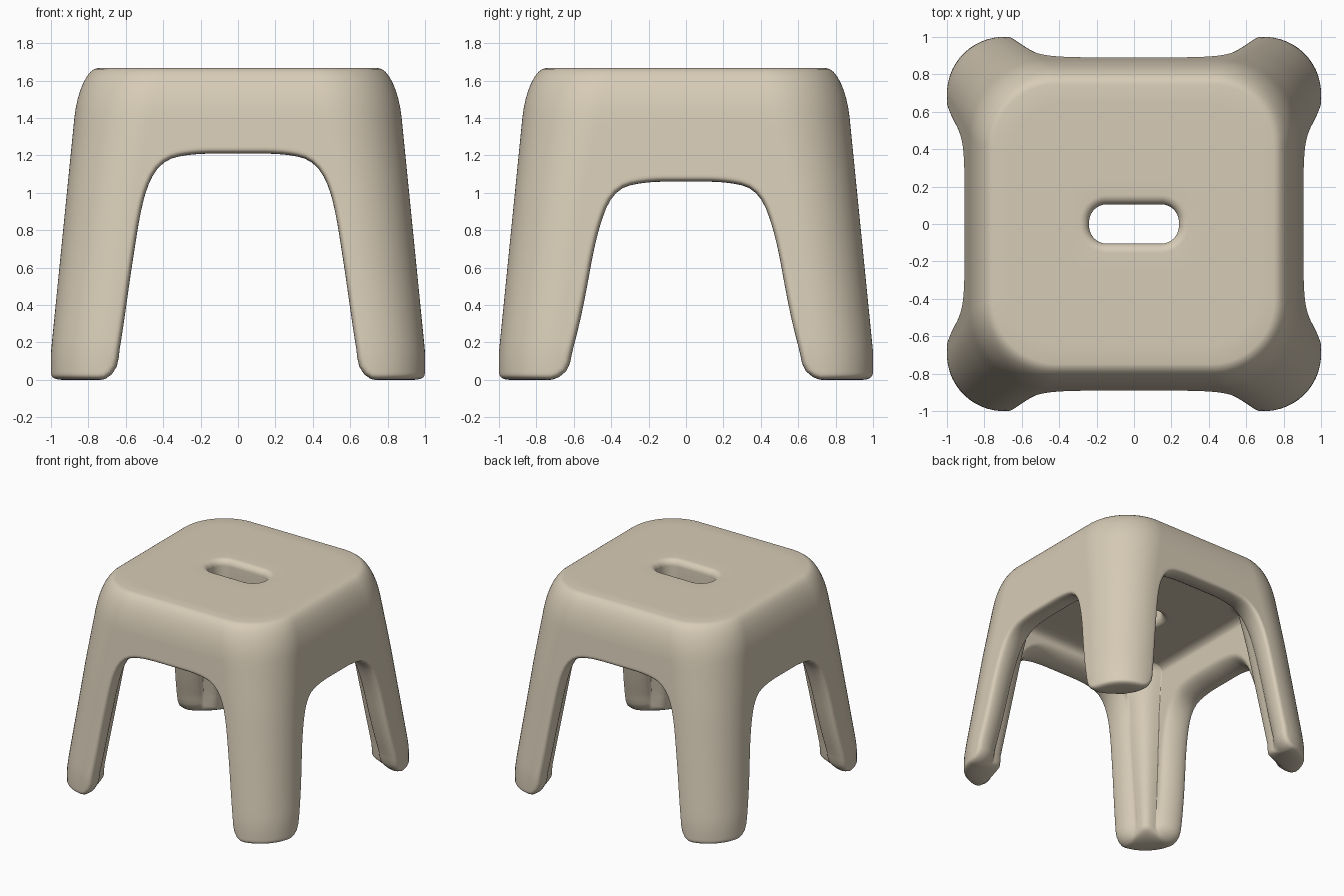
import bpy, bmesh, math
from mathutils import Vector

cube = bpy.data.objects.get("Cube")
if cube:
    bpy.data.objects.remove(cube)

WALL, ROUND_OUT, ROUND_IN = 0.2, 0.045, 0.08   # shell thickness, edge rounding
TOP, CEILING, SHOULDER = 1.667, 1.35, 1.4
COLUMNS, UNIT = 80, 0.6                        # columns per quarter, length of one outline step


def outline(s, cx, cy, d):
    """Quarter of a rounded rectangle: s 0-1 back edge, 1-2 corner, 2-3 side edge."""
    if s < 1:
        return Vector((cx * s, cy + d))
    if s < 2:
        a = (s - 1) * math.pi / 2
        return Vector((cx + d * math.sin(a), cy + d * math.cos(a)))
    return Vector((cx + d, cy * (3 - s)))


def body(s, z, depth=0, shrink=0):
    """Point on the tapered shell: depth 0 is the round outside, 1 the flat-cornered inside."""
    half = min(1.0, 1.015 - 0.1 * z)
    radius = 0.30 + 0.06 * z + 0.05 * max(0, z - 1)
    c = half - radius
    d = radius - WALL - shrink
    outer = outline(s, c, c, radius - shrink)
    inner = outline(s, c, c, d)
    if 1 < s < 2:
        t = s - 1
        bulge = 0.03 * math.sin(math.pi * t)
        inner = Vector((c + d * t - bulge, c + d * (1 - t) - bulge))
    return Vector((*outer.lerp(inner, depth), z))


def hole(s, z, grow):
    return Vector((*outline(s, 0.145, 0.01, 0.095 + grow), z))


def chaikin(pts):
    out = [pts[0]]
    for a, b in zip(pts, pts[1:]):
        out += [a.lerp(b, 0.25), a.lerp(b, 0.75)]
    return out + [pts[-1]]


def resample(pts, n):
    lengths = [0]
    for a, b in zip(pts, pts[1:]):
        lengths.append(lengths[-1] + (b - a).length)
    out, i = [], 0
    for k in range(n + 1):
        t = lengths[-1] * k / n
        while i < len(pts) - 2 and lengths[i + 1] < t:
            i += 1
        out.append(pts[i].lerp(pts[i + 1], (t - lengths[i]) / (lengths[i + 1] - lengths[i])))
    return out


# Lower edge of the shell: back arch, foot, side arch
edge = [(0, 1.21), (.5, 1.21), (.8, 1.17), (.91, 1.0), (.92, .6), (.915, .25), (.925, 0),
        (1.25, 0), (1.75, 0), (2.09, 0), (2.13, .2), (2.16, .4), (2.19, .8), (2.3, 1.02),
        (2.6, 1.06), (3, 1.06)]
edge = [Vector((s * UNIT, z)) for s, z in edge]
for _ in range(4):
    edge = chaikin(edge)
edge = resample(edge, COLUMNS)


def wall(s_a, z_a, s_b, z_b, depth):
    """Points strictly between two heights of the outer or inner wall."""
    return [body(s_a + (s_b - s_a) * i / 16, z_a + (z_b - z_a) * i / 16, depth)
            for i in range(1, 16)]


def column(k):
    """Closed section loop: hole, seat, outer wall, rounded lower edge, inner wall, ceiling."""
    e = edge[k]
    tan = (edge[min(k + 1, COLUMNS)] - edge[max(k - 1, 0)]).normalized()
    if k in (0, COLUMNS):
        tan = Vector((1, 0))
    normal = Vector((-tan.y, tan.x))
    out, inn = e + normal * ROUND_OUT, e + normal * ROUND_IN
    s_top = inn.x / UNIT
    s_top += (1.5 - s_top) * 0.3 * max(0, 1 - e.y)
    quarter = [math.pi / 2 * i / 8 for i in range(9)]

    # Handle hole and its rounded lips
    pts = [hole(s_top, CEILING + .05 * (1 - math.cos(a)), .05 * (1 - math.sin(a))) for a in quarter]
    pts += [hole(s_top, TOP - .05 * (1 - math.sin(a)), .05 * (1 - math.cos(a))) for a in quarter]
    # Seat and shoulder
    rim = [body(s_top, SHOULDER + (TOP - SHOULDER) * math.cos(a), 0, .1 * (1 - math.sin(a)))
           for a in quarter]
    pts += [pts[-1].lerp(rim[0], i / 6) for i in range(1, 6)] + rim
    # Outer wall
    pts += wall(s_top, SHOULDER, out.x / UNIT, out.y, 0)
    # Rounded lower edge, widest near the outside
    for i in range(17):
        a = math.pi * i / 16
        size = ROUND_OUT if i < 8 else ROUND_IN
        q = e + normal * size * (1 - math.sin(a))
        pts.append(body(q.x / UNIT, q.y, ((1 - math.cos(a)) / 2) ** 1.7))
    # Inner wall, fillet and ceiling
    z_in = CEILING - .05
    pts += wall(inn.x / UNIT, inn.y, s_top, z_in, 1)
    fillet = [body(s_top, z_in + .05 * math.sin(a), 1, .08 * (1 - math.cos(a))) for a in quarter]
    pts += fillet
    pts += [fillet[-1].lerp(pts[0], i / 6) for i in range(1, 6)]
    return pts


# One quarter of the stool, mirrored both ways
bm = bmesh.new()
grid = [[bm.verts.new(p) for p in column(k)] for k in range(COLUMNS + 1)]
rows = len(grid[0])
for a, b in zip(grid, grid[1:]):
    for j in range(rows):
        n = (j + 1) % rows
        bm.faces.new((a[j], b[j], b[n], a[n])).smooth = True
mesh = bpy.data.meshes.new("stool")
bm.to_mesh(mesh)
bm.free()

stool = bpy.data.objects.new("stool", mesh)
bpy.context.collection.objects.link(stool)
mirror = stool.modifiers.new("mirror", "MIRROR")
mirror.use_axis = (True, True, False)
mirror.merge_threshold = 0.0005

# Warm beige plastic
color = (0.68, 0.60, 0.47, 1)
beige = bpy.data.materials.new("warm_beige")
beige.use_nodes = True
beige.diffuse_color = color
shader = beige.node_tree.nodes["Principled BSDF"]
shader.inputs["Base Color"].default_value = color
shader.inputs["Roughness"].default_value = 0.6
mesh.materials.append(beige)
